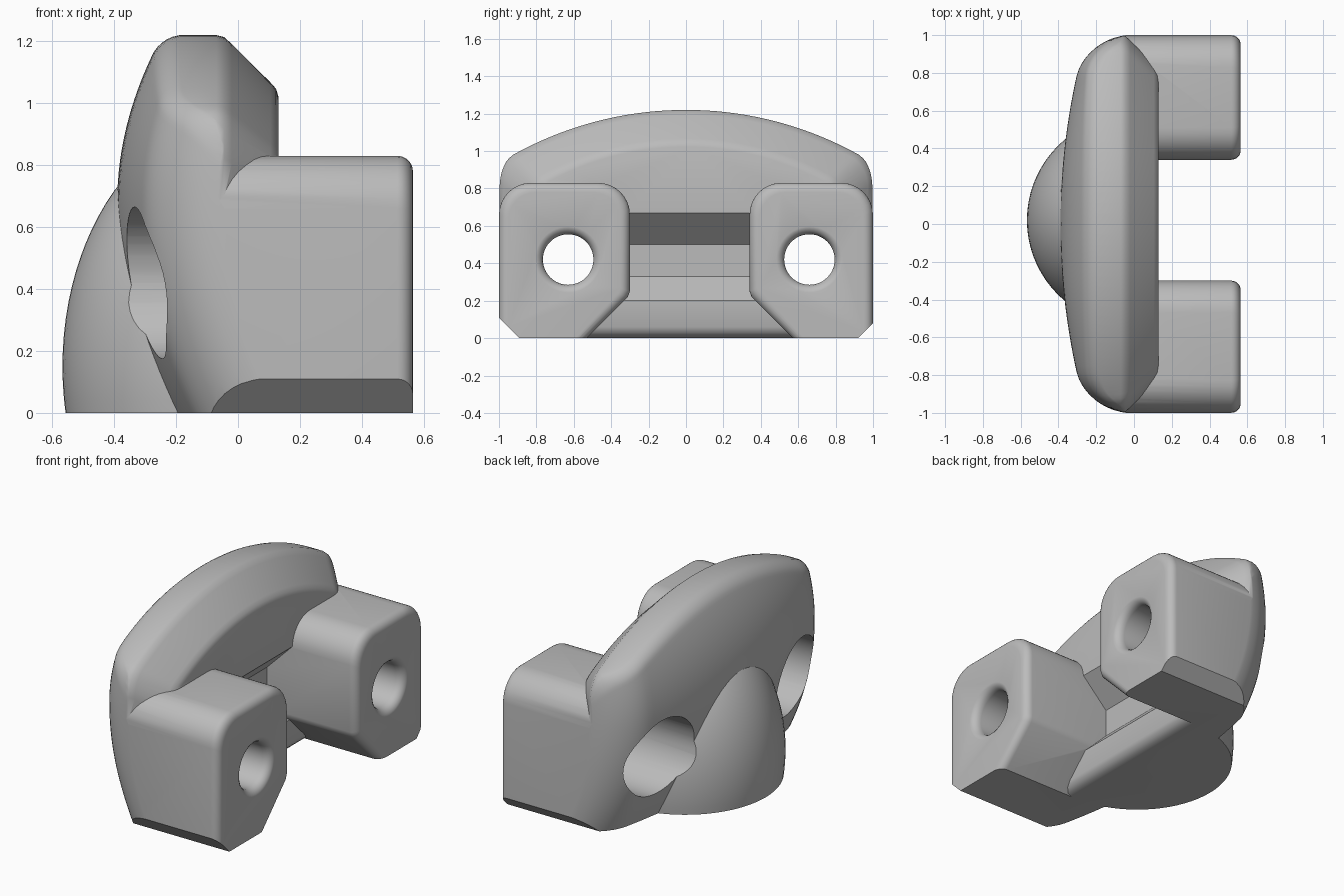
import bpy, bmesh, math

cube = bpy.data.objects.get("Cube")
if cube:
    bpy.data.objects.remove(cube, do_unlink=True)

grey = bpy.data.materials.new("light_grey")
grey.use_nodes = True
grey.diffuse_color = (0.5, 0.5, 0.5, 1)
grey.node_tree.nodes["Principled BSDF"].inputs["Base Color"].default_value = (0.5, 0.5, 0.5, 1)


def make(name, bm):
    bmesh.ops.recalc_face_normals(bm, faces=bm.faces)
    me = bpy.data.meshes.new(name)
    bm.to_mesh(me)
    bm.free()
    me.materials.append(grey)
    ob = bpy.data.objects.new(name, me)
    bpy.context.collection.objects.link(ob)
    return ob


def loft(name, rings):
    """Closed solid through rings of equal length."""
    bm = bmesh.new()
    loops = [[bm.verts.new(p) for p in r] for r in rings]
    n = len(loops[0])
    for a, b in zip(loops, loops[1:]):
        for i in range(n):
            j = (i + 1) % n
            bm.faces.new((a[i], a[j], b[j], b[i]))
    bm.faces.new(loops[0])
    bm.faces.new(loops[-1])
    return make(name, bm)


def combine(target, tool, op):
    """Apply a boolean and remove the tool."""
    m = target.modifiers.new(op, 'BOOLEAN')
    m.object, m.operation, m.solver = tool, op, 'EXACT'
    bpy.context.view_layer.objects.active = target
    bpy.ops.object.modifier_apply(modifier=m.name)
    bpy.data.objects.remove(tool, do_unlink=True)


def arc(cy, cz, r, a0, a1, n=8):
    return [(cy + r * math.cos(math.radians(a0 + (a1 - a0) * i / n)),
             cz + r * math.sin(math.radians(a0 + (a1 - a0) * i / n))) for i in range(n + 1)]


# Arched top edge of the shell, with rounded shoulders
def top(y):
    y = min(abs(y), 1.0)
    z = 1.22 - (1.9 - math.sqrt(1.9 ** 2 - y * y))
    if y > 0.92:
        t = (y - 0.92) / 0.08
        z -= 0.11 * (1 - math.sqrt(max(0, 1 - t * t)))
    return z


# Doubly curved outer face, rounded toward the ends and the top rim
def dome(y, z):
    a = abs(y)
    x = -0.39 + 0.14 * a * a + (0.5 if z > 0.68 else 0.35) * (z - 0.68) ** 2
    if a > 0.78:
        t = min((a - 0.78) / 0.22, 1)
        x += 0.23 * (1 - math.sqrt(1 - t * t))
    r, d = 0.06, max(0, top(y) - z)
    if d < r:
        x += r - math.sqrt(r * r - (r - d) ** 2)
    return x


# Main shell: arched outline with a wide chamfer on the inner side
N = 56
ys = [math.sin(math.pi / 2 * (2 * i / N - 1)) for i in range(N + 1)]
outline = [(-1, -0.3)] + [(y, top(y)) for y in ys] + [(1, -0.3)]
steps = [(-0.7, 1), (-0.07, 1), (-0.045, 0.994), (-0.02, 0.972), (0.105, 0.85),
         (0.123, 0.83), (0.13, 0.807)]
shell = loft("mount_body", [[(x, y * s, 0.2 + (z - 0.2) * s) for y, z in outline] for x, s in steps])

# Channel and rounded lip between the legs
channel = [(0.4, 0.67), (0.13, 0.67), (-0.04, 0.5), (-0.04, 0.33), (0.09, 0.2), (0.09, 0.06),
           (0.082, 0.03), (0.06, 0.008), (0.03, 0), (0.03, -0.4), (0.4, -0.4)]
combine(shell, loft("channel", [[(x, y, z) for x, z in channel] for y in (-0.62, 0.64)]), 'DIFFERENCE')


# Legs with rounded top corners, a chamfered inner underside and a rounded end
def leg(side, inner):
    w, r = 0.9995 - inner, 0.17
    prof = [(0.9995, -0.3)] + arc(0.9995 - r, 0.83 - r, r, 0, 90) + arc(inner + r, 0.83 - r, r, 90, 180)
    prof += [(inner, 0.25), (inner + 0.012, 0.218), (inner + 0.53, -0.3)]
    c = inner + w / 2
    rings = [(-0.1, 0)]
    rings += [(0.515 + 0.05 * math.sin(a), 0.05 * (1 - math.cos(a))) for a in
              [math.pi / 2 * i / 6 for i in range(7)]]
    return loft("leg", [[(x, side * (c + (y - c) * (1 - 2 * d / w)), 0.4 + (z - 0.4) * (1 - d / 0.43))
                         for y, z in prof] for x, d in rings])


for side, inner in ((-1, 0.30), (1, 0.34)):
    combine(shell, leg(side, inner), 'UNION')

# Trim the outer side to the domed surface
bm = bmesh.new()
M = 40
us = [1.01 * y for y in ys]
cols = []
for y in us:
    hi = top(y) + 0.01
    col = []
    for j in range(M + 1):
        z = -0.06 + (hi + 0.06) * math.sin(math.pi / 2 * j / M)
        col.append(bm.verts.new((dome(y, z), y, z)))
    cols.append(col)
front = [bm.faces.new((a[j], b[j], b[j + 1], a[j + 1]))
         for a, b in zip(cols, cols[1:]) for j in range(M)]
back = bmesh.ops.extrude_face_region(bm, geom=front)
for v in back["geom"]:
    if isinstance(v, bmesh.types.BMVert):
        v.co.x = 0.9
combine(shell, make("dome_block", bm), 'INTERSECT')

# The legs stay whole: the block above reaches past their ends
# Swollen nose on the outer face
bm = bmesh.new()
bmesh.ops.create_uvsphere(bm, u_segments=72, v_segments=48, radius=1)
for v in bm.verts:
    v.co = (v.co.x * 0.567, v.co.y * 0.56 + 0.02, v.co.z * 0.8 + 0.15)
cut = bmesh.ops.bisect_plane(bm, geom=bm.verts[:] + bm.edges[:] + bm.faces[:],
                             plane_co=(-0.1, 0, 0), plane_no=(1, 0, 0), clear_outer=True)
bmesh.ops.holes_fill(bm, edges=[e for e in bm.edges if e.is_boundary], sides=0)
combine(shell, make("nose", bm), 'UNION')

# Flat base with chamfered lower ends
base = [(-0.89, 0), (0.92, 0), (1.2, 0.28), (1.2, 2), (-1.2, 2), (-1.2, 0.31)]
combine(shell, loft("envelope", [[(x, y, z) for y, z in base] for x in (-1, 1)]), 'INTERSECT')

# Stepped bores with a rounded mouth
bore = [(-0.9, 0.245), (0.25, 0.245), (0.2501, 0.135), (0.515, 0.135), (0.535, 0.139),
        (0.552, 0.15), (0.562, 0.165), (0.566, 0.18), (0.7, 0.18)]
for yc in (-0.63, 0.66):
    rings = [[(x, yc + r * math.cos(2 * math.pi * i / 48), 0.42 + r * math.sin(2 * math.pi * i / 48))
              for i in range(48)] for x, r in bore]
    combine(shell, loft("bore", rings), 'DIFFERENCE')

# Smooth shading with crisp edges
bpy.ops.object.select_all(action='DESELECT')
shell.select_set(True)
bpy.context.view_layer.objects.active = shell
bpy.ops.object.shade_smooth_by_angle(angle=math.radians(32))
